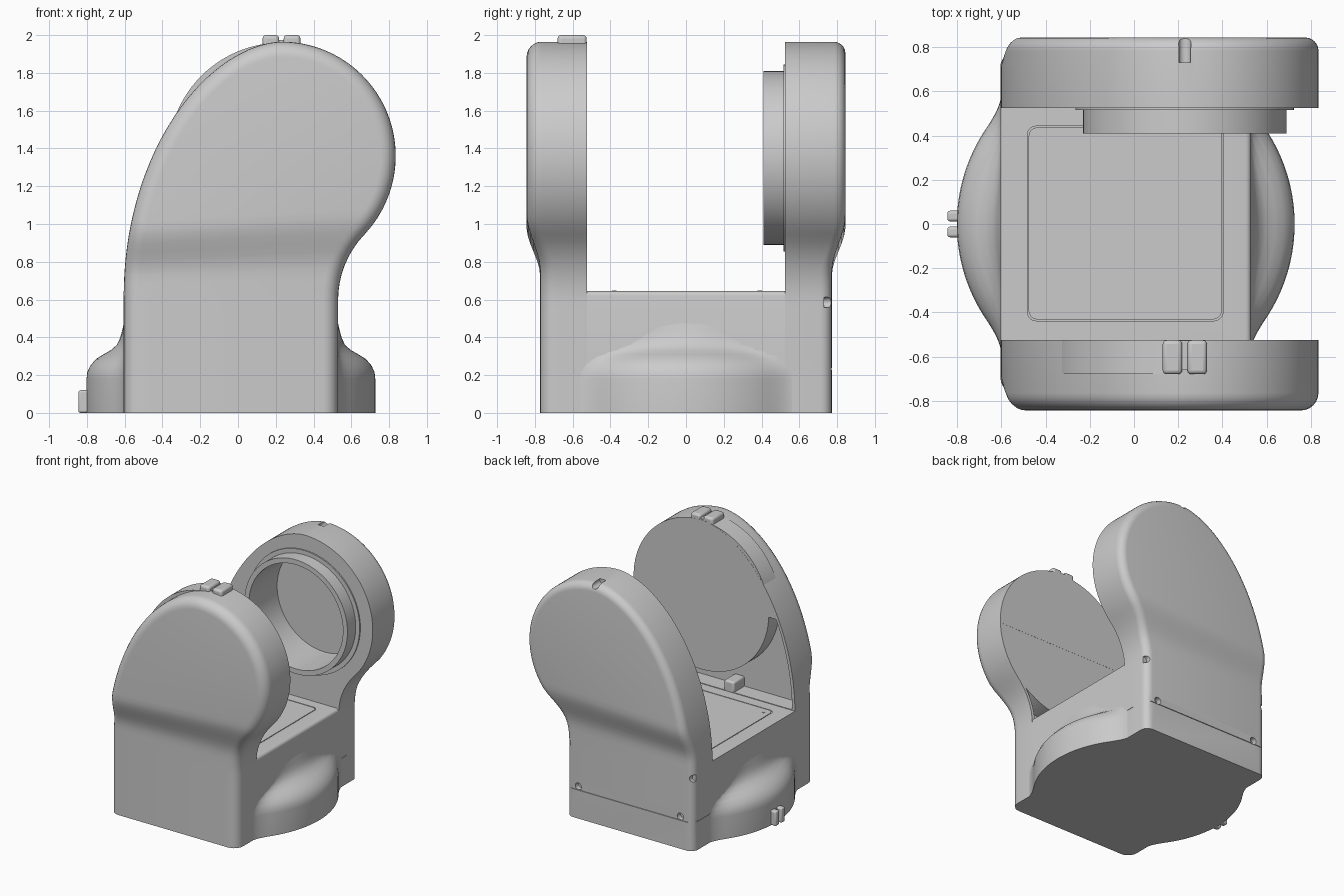
import bpy, bmesh, math
from math import sin, cos, pi, sqrt

if "Cube" in bpy.data.objects:
    bpy.data.objects.remove(bpy.data.objects["Cube"], do_unlink=True)

grey = bpy.data.materials.new("neutral grey")
grey.use_nodes = True
grey.diffuse_color = (0.6, 0.6, 0.6, 1)
grey.node_tree.nodes["Principled BSDF"].inputs["Base Color"].default_value = (0.6, 0.6, 0.6, 1)

HUB_X, HUB_Z, HEAD_R = 0.23, 1.36, 0.605
LEFT, RIGHT, TOP = -0.605, 0.53, 0.645


def make(name, verts, faces):
    mesh = bpy.data.meshes.new(name)
    mesh.from_pydata(verts, [], faces)
    bm = bmesh.new()
    bm.from_mesh(mesh)
    bmesh.ops.recalc_face_normals(bm, faces=bm.faces)
    bm.to_mesh(mesh)
    bm.free()
    mesh.materials.append(grey)
    obj = bpy.data.objects.new(name, mesh)
    bpy.context.collection.objects.link(obj)
    return obj


def box(name, x, y, z, bevel=0.0):
    verts = [(a, b, c) for a in x for b in y for c in z]
    faces = [(0, 1, 3, 2), (4, 6, 7, 5), (0, 4, 5, 1), (2, 3, 7, 6), (0, 2, 6, 4), (1, 5, 7, 3)]
    obj = make(name, verts, faces)
    if bevel:
        mod = obj.modifiers.new("Bevel", "BEVEL")
        mod.width, mod.segments = bevel, 3
    return obj


def disc(name, x, z, r, y0, y1, n=96):
    verts = [(x + r * cos(2 * pi * i / n), y, z + r * sin(2 * pi * i / n))
             for y in (y0, y1) for i in range(n)]
    faces = [(i, (i + 1) % n, n + (i + 1) % n, n + i) for i in range(n)]
    return make(name, verts, faces + [tuple(range(n)), tuple(range(n, 2 * n))])


def cut(obj, cutters, keep=False):
    """Subtract the cutters, bake the result and drop the cutters."""
    for c in cutters:
        c.hide_render = True
        mod = obj.modifiers.new("Cut", "BOOLEAN")
        mod.operation, mod.solver, mod.object = "DIFFERENCE", "EXACT", c
    dg = bpy.context.evaluated_depsgraph_get()
    obj.data = bpy.data.meshes.new_from_object(obj.evaluated_get(dg))
    obj.modifiers.clear()
    if not keep:
        for c in cutters:
            bpy.data.objects.remove(c, do_unlink=True)


# Side curves of the arm as functions of height
def left_edge(z):
    u = max(0, (z - 0.62) / (HUB_Z + HEAD_R - 0.62))
    return HUB_X - (HUB_X - LEFT) * max(0, 1 - u * u) ** 0.56


def right_edge(z):
    if z < 0.598:
        return RIGHT
    if z < 0.943:
        return RIGHT + 0.5 - sqrt(0.25 - (z - 0.598) ** 2)
    return HUB_X + sqrt(max(0, HEAD_R ** 2 - (z - HUB_Z) ** 2))


def arm_depth(z):
    t = min(1, max(0, (z - 0.73) / 0.27))
    return 0.772 + 0.072 * t * t * (3 - 2 * t)


def slab(name, zs, inset, y_in, y_out, side, radius):
    """Arm-shaped slab with a rounded outer rim; side is -1 front, 1 back."""
    m, n = len(zs), 2 * len(zs)
    line = [(left_edge(z) + inset, z) for z in zs] + [(right_edge(z) - inset, z) for z in reversed(zs)]
    inward = []
    for i in range(n):
        a, b = line[i - 1], line[(i + 1) % n]
        d = math.hypot(b[0] - a[0], b[1] - a[1])
        inward.append(((b[1] - a[1]) / d, (a[0] - b[0]) / d))
    inward[0], inward[-1] = (1, 0), (-1, 0)
    verts = [(x, side * y_in, z) for x, z in line]
    steps = 6 if radius else 0
    for k in range(steps + 1):
        a = pi / 2 * k / steps if steps else 0
        for (x, z), (nx, nz) in zip(line, inward):
            off = radius * (1 - cos(a))
            verts.append((x + nx * off, side * (y_out(z) - radius * (1 - sin(a))), z + nz * off))
    faces = [(r * n + i, r * n + (i + 1) % n, (r + 1) * n + (i + 1) % n, (r + 1) * n + i)
             for r in range(steps + 1) for i in range(n)]
    for base in (0, (steps + 1) * n):
        faces += [(base + i, base + i + 1, base + n - 2 - i, base + n - 1 - i) for i in range(m - 1)]
    return make(name, verts, faces)


top_z = HUB_Z + HEAD_R
heights = [0, 0.3, 0.55] + [0.6 + (top_z - 0.6) * sin(pi / 2 * 0.985 * i / 48) for i in range(49)]

# Front arm, with the pocket under its round inner plate
front_arm = slab("front_arm", heights, 0, 0.525, arm_depth, -1, 0.08)
pocket_z = [TOP + 0.005 + 0.69 * i / 24 for i in range(25)]
cut(front_arm, [slab("pocket_cutter", pocket_z, 0.025, 0.4, lambda z: 0.66, -1, 0)])
disc("front_arm_round_plate", HUB_X, HUB_Z, HEAD_R - 0.005, -0.68, -0.526)
box("pocket_bracket", (-0.06, 0.03), (-0.67, -0.525), (0.6, 0.73), 0.015)

# Back arm with bored hub, screw holes and a cover seam
back_arm = slab("back_arm", heights, 0, 0.525, arm_depth, 1, 0.06)
hub_step = disc("hub_step", HUB_X, HUB_Z - 0.01, 0.495, 0.515, 0.56)
hub_ring = disc("hub_ring", HUB_X, HUB_Z - 0.01, 0.46, 0.41, 0.56)
bore = disc("bore_cutter", HUB_X, HUB_Z - 0.01, 0.42, 0.3, 0.77)
for part in (hub_step, hub_ring):
    cut(part, [bore], keep=True)
holes = [(HUB_X, 1.955), (-0.49, 0.26), (0.42, 0.26), (LEFT + 0.01, 0.585), (RIGHT - 0.01, 0.585)]
cutters = [disc("hole_cutter", x, z, 0.028, 0.73, 0.9, 20) for x, z in holes]
seam = (0.229, 0.235)
cutters += [box("seam_cutter", (-1, 1), (0.766, 0.9), seam),
            box("seam_cutter", (RIGHT - 0.006, 1), (0.5, 0.62), seam),
            box("seam_cutter", (-1, LEFT + 0.006), (0.5, 0.9), seam)]
cut(back_arm, [bore] + cutters)

# Base block with a grooved hatch outline in its top
base = box("base_block", (LEFT, RIGHT), (-0.56, 0.56), (0, TOP))
bm = bmesh.new()
bm.from_mesh(base.data)
edges = [e for e in bm.edges if all(v.co.z > 0.5 and v.co.x > 0 for v in e.verts)]
bmesh.ops.bevel(bm, geom=edges, offset=0.025, segments=4, profile=0.5, affect="EDGES")
bm.to_mesh(base.data)
bm.free()


def hatch(name, grow, z0, z1, r=0.04):
    x0, x1, y0, y1 = -0.48 - grow, 0.4 + grow, -0.435 - grow, 0.44 + grow
    corners = [(x1 - r, y1 - r), (x0 + r, y1 - r), (x0 + r, y0 + r), (x1 - r, y0 + r)]
    ring = [(cx + r * cos(pi / 2 * (q + k / 5)), cy + r * sin(pi / 2 * (q + k / 5)))
            for q, (cx, cy) in enumerate(corners) for k in range(6)]
    n = len(ring)
    faces = [(i, (i + 1) % n, n + (i + 1) % n, n + i) for i in range(n)]
    return make(name, [(x, y, z) for z in (z0, z1) for x, y in ring],
                faces + [tuple(range(n)), tuple(range(n, 2 * n))])


cut(base, [hatch("groove_cutter", 0.003, TOP - 0.008, TOP + 0.1)])
hatch("hatch_panel", -0.003, TOP - 0.02, TOP)
for y in (-0.38, 0.39):
    bpy.ops.mesh.primitive_cylinder_add(vertices=16, radius=0.012, depth=0.006, location=(-0.425, y, TOP))
    bpy.context.object.name = "hatch_screw"
    bpy.context.object.data.materials.append(grey)

# Rounded bulges that blend out of both side walls
PROFILE = [(0.77, 0), (0.77, 0.18), (0.766, 0.215), (0.75, 0.25), (0.72, 0.285), (0.68, 0.31),
           (0.64, 0.333), (0.605, 0.36), (0.58, 0.395), (0.56, 0.43), (0.52, 0.48)]


def bulge(name, wall, side):
    cols, k = 72, 0.07
    verts = []
    for r, z in PROFILE:
        for j in range(cols + 1):
            y = -0.7 + 1.4 * j / cols
            a = sqrt(max(0, r * r - y * y)) - 0.57
            out = max(a, 0) + max(k - abs(a), 0) ** 2 / (4 * k) - 0.003
            verts.append((wall + side * out, y, z))
    w = cols + 1
    faces = [(i * w + j, i * w + j + 1, (i + 1) * w + j + 1, (i + 1) * w + j)
             for i in range(len(PROFILE) - 1) for j in range(cols)]
    make(name, verts, faces + [tuple(range(w))])


bulge("right_bulge", LEFT, -1)
bulge("left_bulge", RIGHT, 1)

# Split catches on the front arm and on the side bulge
for s in (-1, 1):
    xs = sorted((HUB_X + s * 0.012, HUB_X + s * 0.1))
    box("top_catch", xs, (-0.68, -0.526), (1.9, 2.0), 0.018)
    ys = sorted((s * 0.012, s * 0.06))
    box("side_catch", (-0.845, -0.78), ys, (0, 0.12), 0.012)
box("top_catch_base", (HUB_X - 0.08, HUB_X + 0.08), (-0.66, -0.527), (1.9, 1.975))

# Smooth shading with sharp edges kept
bpy.ops.object.select_all(action="DESELECT")
for obj in bpy.context.scene.objects:
    if obj.type == "MESH":
        obj.select_set(True)
        bpy.context.view_layer.objects.active = obj
bpy.ops.object.shade_smooth_by_angle(angle=math.radians(35))
